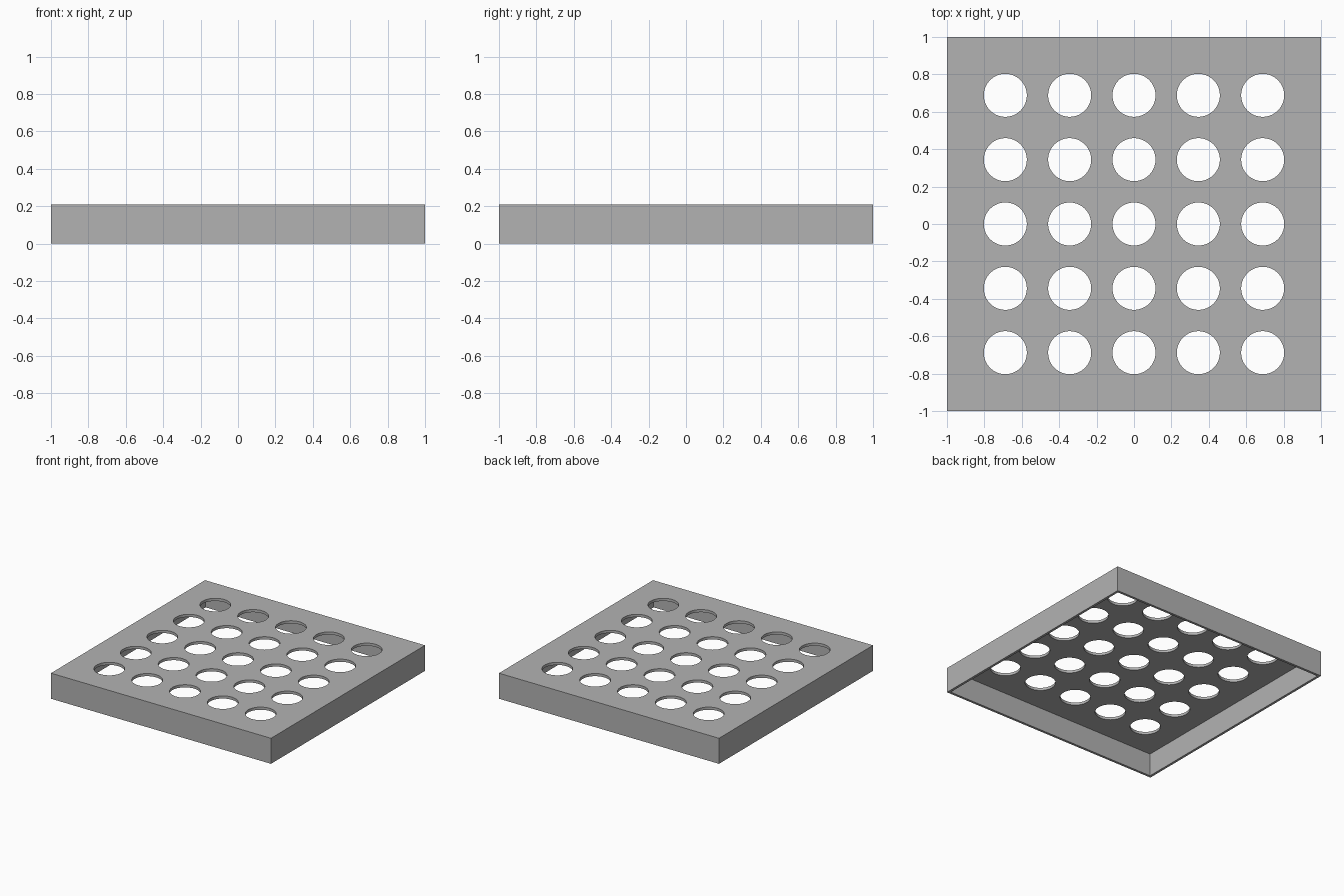
import bpy
import math

HEIGHT, WALL, PLATE = 0.21, 0.02, 0.022
PITCH, RADIUS, COUNT = 0.344, 0.115, 5

cube = bpy.data.objects.get("Cube")
if cube:
    bpy.data.objects.remove(cube, do_unlink=True)

# Plain grey colour
grey = bpy.data.materials.new("grey")
grey.use_nodes = True
colour = (0.45, 0.45, 0.45, 1)
grey.diffuse_color = colour
grey.node_tree.nodes["Principled BSDF"].inputs["Base Color"].default_value = colour


def box(name, width, bottom, top):
    bpy.ops.mesh.primitive_cube_add(size=1, location=(0, 0, (bottom + top) / 2))
    obj = bpy.context.object
    obj.name = name
    obj.scale = (width, width, top - bottom)
    bpy.ops.object.transform_apply(location=True, rotation=False, scale=True)
    obj.data.materials.append(grey)
    return obj


def cut(target, cutter):
    cutter.hide_render = True
    mod = target.modifiers.new("cut", "BOOLEAN")
    mod.operation = "DIFFERENCE"
    mod.solver = "EXACT"
    mod.object = cutter
    bpy.ops.object.select_all(action="DESELECT")
    target.select_set(True)
    bpy.context.view_layer.objects.active = target
    bpy.ops.object.modifier_apply(modifier=mod.name)
    bpy.data.objects.remove(cutter, do_unlink=True)


# Shallow tray, open underneath
tray = box("perforated_tray", 2, 0, HEIGHT)
cut(tray, box("cavity_cutter", 2 - 2 * WALL, -0.1, HEIGHT - PLATE))

# Square grid of round holes through the top plate
drills = []
for i in range(COUNT):
    for j in range(COUNT):
        x, y = ((k - (COUNT - 1) / 2) * PITCH for k in (i, j))
        bpy.ops.mesh.primitive_cylinder_add(vertices=64, radius=RADIUS, depth=0.1,
                                            location=(x, y, HEIGHT))
        drill = bpy.context.object
        drill.data.materials.append(grey)
        drills.append(drill)
bpy.ops.object.select_all(action="DESELECT")
for drill in drills:
    drill.select_set(True)
bpy.context.view_layer.objects.active = drills[0]
bpy.ops.object.join()
drills[0].name = "hole_cutter"
cut(tray, drills[0])

# Round hole walls, crisp edges
bpy.ops.object.shade_smooth_by_angle(angle=math.radians(30))
